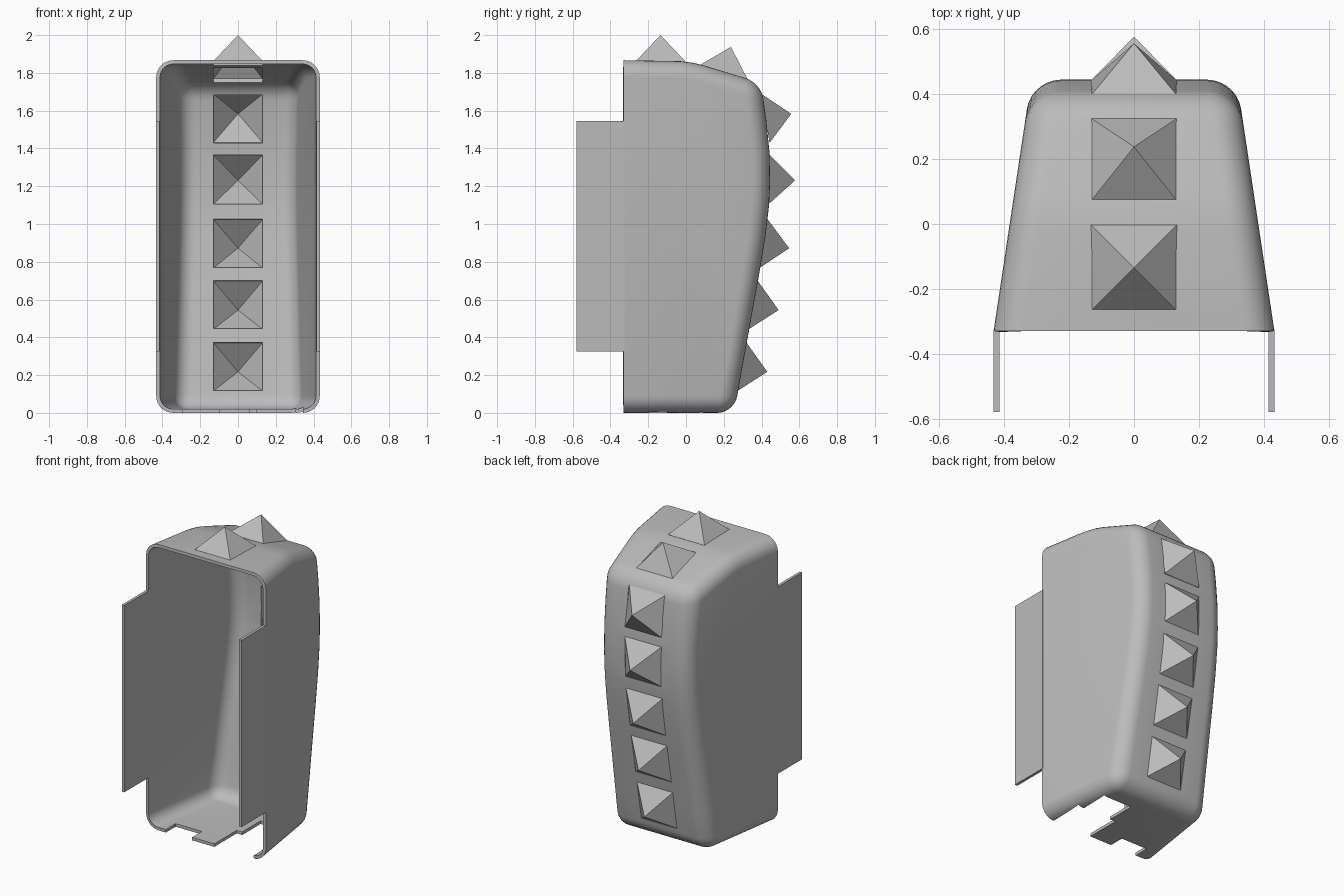
import bpy, bmesh
from mathutils import Vector, Matrix

cube = bpy.data.objects.get("Cube")
if cube:
    bpy.data.objects.remove(cube)

grey = bpy.data.materials.new("plain grey")
grey.use_nodes = True
colour = (0.5, 0.5, 0.5, 1)
grey.diffuse_color = colour
grey.node_tree.nodes["Principled BSDF"].inputs["Base Color"].default_value = colour


def add_object(name, bm):
    mesh = bpy.data.meshes.new(name)
    bm.to_mesh(mesh)
    bm.free()
    mesh.materials.append(grey)
    ob = bpy.data.objects.new(name, mesh)
    bpy.context.collection.objects.link(ob)
    return ob


def add_box(bm, low, high, frame=Matrix()):
    low, high = Vector(low), Vector(high)
    place = Matrix.Translation((low + high) / 2) @ Matrix.Diagonal((*(high - low), 1))
    bmesh.ops.create_cube(bm, size=1, matrix=frame @ place)


# Side outline (y, z), from the bottom front round the back to the top front
FRONT, WALL = -0.33, 0.02
outline = [(FRONT, 0), (0.255, 0), (0.30, 0.25), (0.345, 0.5), (0.385, 0.72),
           (0.42, 0.93), (0.44, 1.1), (0.445, 1.22), (0.442, 1.38), (0.425, 1.55),
           (0.398, 1.747), (0.1, 1.838), (0.04, 1.853), (-0.03, 1.862), (FRONT, 1.867)]
corners = (outline[1], outline[10])


def half_width(y):
    return 0.433 - 0.15 * (y - FRONT)


# Tapered shell, open at the front, with rounded edges
bm = bmesh.new()
left, right = [[bm.verts.new((s * half_width(y), y, z)) for y, z in outline] for s in (1, -1)]
bm.faces.new(left)
bm.faces.new(right[::-1])
for i in range(len(outline) - 1):
    bm.faces.new((left[i], right[i], right[i + 1], left[i + 1]))
bmesh.ops.recalc_face_normals(bm, faces=bm.faces)
if sum((f.normal.dot(f.calc_center_median() - Vector((0, 0, 0.9))) for f in bm.faces)) < 0:
    bmesh.ops.reverse_faces(bm, faces=bm.faces)
soft = [bm.edges.get((side[i], side[i + 1])) for side in (left, right)
        for i in range(len(outline) - 1)]
soft += [bm.edges.get((left[outline.index(c)], right[outline.index(c)])) for c in corners]
bmesh.ops.bevel(bm, geom=soft, offset=0.09, offset_type='OFFSET', segments=7,
                profile=0.5, affect='EDGES', clamp_overlap=False)
shell = add_object("shell", bm)

# Spike bases (y, z) and their outward directions
spikes = [((-0.135, 1.865), (0, 1)), ((0.2, 1.808), (0.28, 0.96)),
          ((0.424, 1.56), (0.98, 0.17)), ((0.443, 1.235), (1, -0.03)),
          ((0.413, 0.895), (0.985, -0.17)), ((0.358, 0.57), (0.982, -0.19)),
          ((0.298, 0.243), (0.982, -0.19))]
HALF, HEIGHT = 0.132, 0.135


def spike_frame(base, direction):
    normal = Vector((0, *direction)).normalized()
    across = Vector((1, 0, 0))
    frame = Matrix((across, normal.cross(across), normal)).transposed().to_4x4()
    frame.translation = (0, *base)
    return frame


# Hollow four-sided spikes
for number, (base, direction) in enumerate(spikes, 1):
    bm = bmesh.new()
    ring = [bm.verts.new((x * HALF, y * HALF, -0.004))
            for x, y in ((1, 1), (-1, 1), (-1, -1), (1, -1))]
    tip = bm.verts.new((0, 0, HEIGHT))
    for i in range(4):
        bm.faces.new((ring[i], ring[(i + 1) % 4], tip))
    bm.transform(spike_frame(base, direction))
    add_object(f"spike_{number}", bm)

# Cutters: openings behind the spikes, and notches in the floor
bm = bmesh.new()
hole = HALF - 0.003
for base, direction in spikes:
    add_box(bm, (-hole, -hole, -0.06), (hole, hole, 0.05), spike_frame(base, direction))
hole_cutter = add_object("hole_cutter", bm)

notches = [(-0.29, -0.10, 0.10), (0.06, 0.345, 0.23), (0.10, 0.305, 0.42)]
cutters = [hole_cutter]
for x1, x2, depth in notches:
    bm = bmesh.new()
    add_box(bm, (x1, FRONT - 0.1, -0.05), (x2, FRONT + depth, 0.06))
    cutters.append(add_object("notch_cutter", bm))

thick = shell.modifiers.new("wall", 'SOLIDIFY')
thick.thickness, thick.offset, thick.use_even_offset = WALL, -1, True
for cutter in cutters:
    cut = shell.modifiers.new("cut", 'BOOLEAN')
    cut.operation, cut.solver, cut.object = 'DIFFERENCE', 'EXACT', cutter
    cutter.hide_render = True

bpy.ops.object.select_all(action='DESELECT')
shell.select_set(True)
bpy.context.view_layer.objects.active = shell
for modifier in list(shell.modifiers):
    bpy.ops.object.modifier_apply(modifier=modifier.name)
for cutter in cutters:
    bpy.data.objects.remove(cutter)
bpy.ops.object.shade_smooth_by_angle(angle=0.6)

# Flat side flanges reaching forward
for name, s in (("left_flange", 1), ("right_flange", -1)):
    bm = bmesh.new()
    add_box(bm, (s * 0.424 - 0.009, -0.58, 0.325), (s * 0.424 + 0.009, FRONT + 0.005, 1.545))
    add_object(name, bm)
